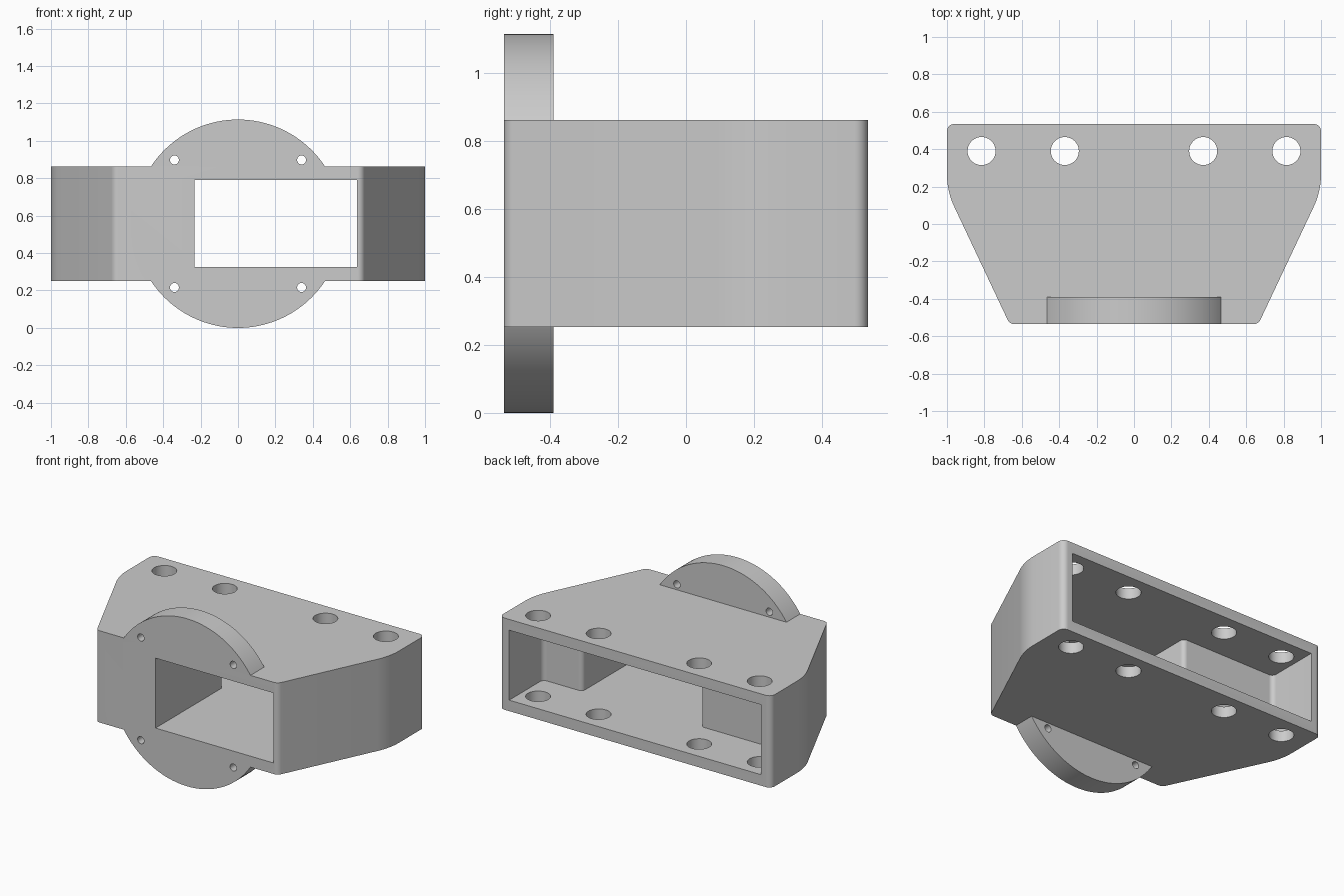
import bpy
import bmesh
import math
from mathutils import Vector, Matrix

cube = bpy.data.objects.get("Cube")
if cube:
    bpy.data.objects.remove(cube, do_unlink=True)

grey = bpy.data.materials.new("light grey")
grey.use_nodes = True
grey.diffuse_color = (0.6, 0.6, 0.6, 1)
grey.node_tree.nodes["Principled BSDF"].inputs["Base Color"].default_value = (0.6, 0.6, 0.6, 1)

BOTTOM, TOP = 0.252, 0.862
MID = (BOTTOM + TOP) / 2
FRONT, BACK = -0.535, 0.535


def rounded(corners, steps=8):
    """Outline with an arc of the given radius at each (x, y, radius) corner."""
    out = []
    for i, (x, y, r) in enumerate(corners):
        p = Vector((x, y))
        if r == 0:
            out.append(p)
            continue
        a = (Vector(corners[i - 1][:2]) - p).normalized()
        b = (Vector(corners[(i + 1) % len(corners)][:2]) - p).normalized()
        half = a.angle(b) / 2
        centre = p + (a + b).normalized() * (r / math.sin(half))
        start = p + a * (r / math.tan(half)) - centre
        sweep = start.angle_signed(p + b * (r / math.tan(half)) - centre)
        for s in range(steps + 1):
            # angle_signed counts clockwise as positive
            turn = Matrix.Rotation(-sweep * s / steps, 2)
            out.append(centre + turn @ start)
    return out


def add_object(name, bm):
    bmesh.ops.recalc_face_normals(bm, faces=bm.faces)
    mesh = bpy.data.meshes.new(name)
    bm.to_mesh(mesh)
    bm.free()
    mesh.materials.append(grey)
    obj = bpy.data.objects.new(name, mesh)
    bpy.context.collection.objects.link(obj)
    return obj


def prism(name, outline, z0, z1):
    bm = bmesh.new()
    low, high = ([bm.verts.new((p.x, p.y, z)) for p in outline] for z in (z0, z1))
    bm.faces.new(low[::-1])
    bm.faces.new(high)
    for i in range(len(outline)):
        bm.faces.new((low[i - 1], low[i], high[i], high[i - 1]))
    return add_object(name, bm)


def cylinders(name, radius, length, centres, segments, along_y=False):
    bm = bmesh.new()
    turn = Matrix.Rotation(math.pi / 2, 4, "X") if along_y else Matrix.Identity(4)
    for c in centres:
        bmesh.ops.create_cone(bm, cap_ends=True, segments=segments, radius1=radius,
                              radius2=radius, depth=length,
                              matrix=Matrix.Translation(c) @ turn)
    return add_object(name, bm)


def combine(target, tool, operation):
    mod = target.modifiers.new(operation.lower(), "BOOLEAN")
    mod.operation = operation
    mod.solver = "EXACT"
    mod.object = tool
    bpy.context.view_layer.objects.active = target
    bpy.ops.object.modifier_apply(modifier=mod.name)
    bpy.data.objects.remove(tool, do_unlink=True)


# Tapered housing
half = [(0.665, FRONT, 0.04), (1, 0.175, 0.4), (1, BACK, 0.04)]
outline = half + [(-x, y, r) for x, y, r in reversed(half)]
housing = prism("bracket_housing", rounded(outline), BOTTOM, TOP)

# Round mounting flange on the front
thick = 0.145
flange = cylinders("flange", MID, thick, [(0, FRONT + thick / 2, MID)], 128, True)
combine(housing, flange, "UNION")

# Wide rear pocket that narrows to the offset front window
left, right, side, step = -0.232, 0.636, 0.926, 0.18
pocket = [(side, 0.7, 0), (side, step, 0.03), (right, step, 0.03), (right, -0.7, 0),
          (left, -0.7, 0), (left, step, 0.03), (-side, step, 0.03), (-side, 0.7, 0)]
combine(housing, prism("pocket", rounded(pocket), 0.325, 0.79), "DIFFERENCE")

# Vertical bolt holes along the rear
bolts = [(x, 0.39, MID) for x in (-0.815, -0.37, 0.37, 0.815)]
combine(housing, cylinders("bolt_holes", 0.075, 1, bolts, 48), "DIFFERENCE")

# Small screw holes through the flange
screws = [(sx * 0.34, FRONT, MID + sz * 0.341) for sx in (-1, 1) for sz in (-1, 1)]
combine(housing, cylinders("screw_holes", 0.024, 0.5, screws, 24, True), "DIFFERENCE")

# Smooth the curved walls, keep the edges sharp
bpy.ops.object.select_all(action="DESELECT")
housing.select_set(True)
bpy.context.view_layer.objects.active = housing
bpy.ops.object.shade_smooth_by_angle(angle=math.radians(30))
